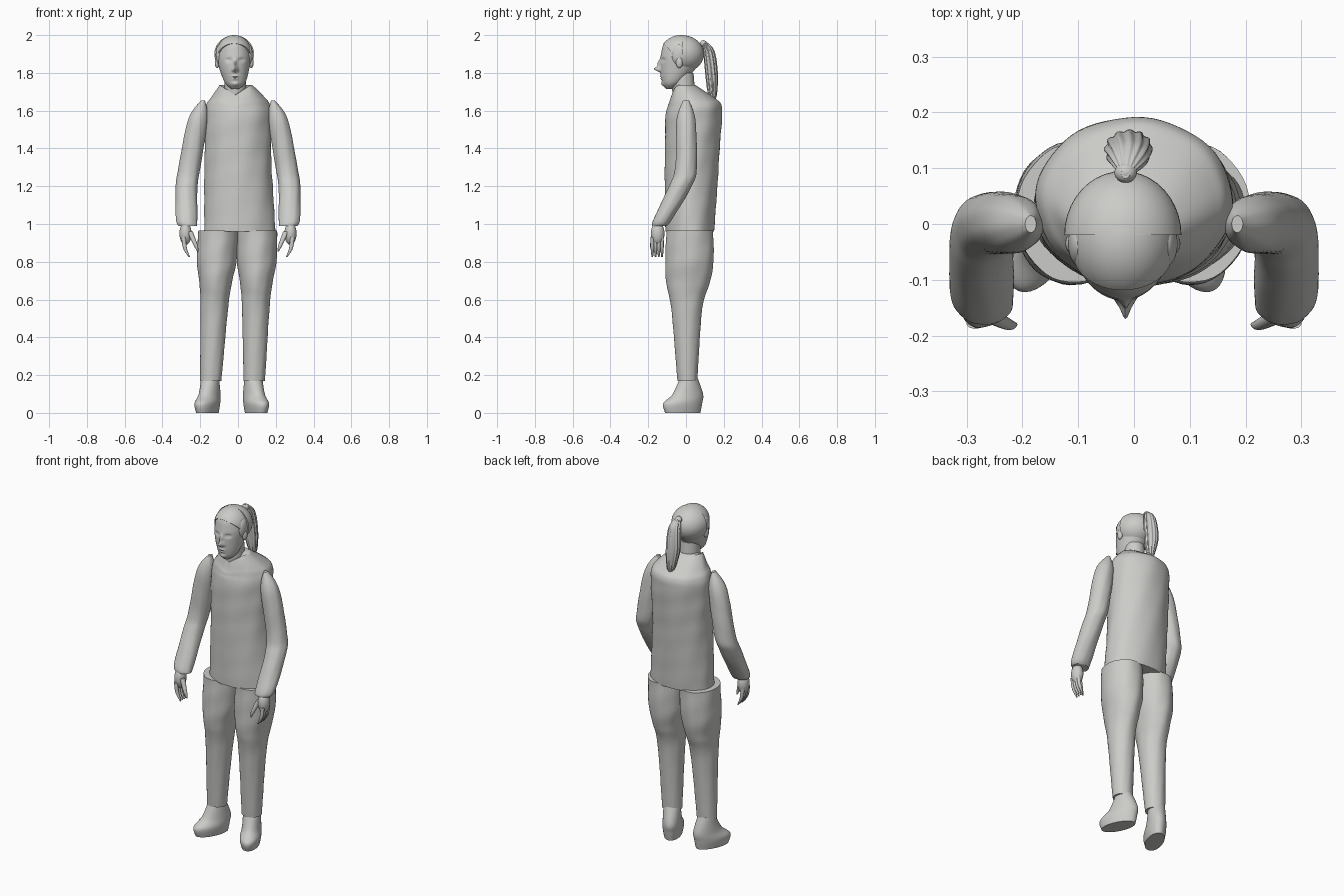
import bpy, bmesh, math
from mathutils import Vector, Matrix

cube = bpy.data.objects.get("Cube")
if cube:
    bpy.data.objects.remove(cube, do_unlink=True)

colour = (0.6, 0.6, 0.58, 1)
grey = bpy.data.materials.new("warm grey")
grey.use_nodes = True
grey.diffuse_color = colour
grey.node_tree.nodes["Principled BSDF"].inputs["Base Color"].default_value = colour


def finish(name, bm):
    """Turn the bmesh into a smooth-shaded object with the shared material."""
    bmesh.ops.recalc_face_normals(bm, faces=bm.faces)
    mesh = bpy.data.meshes.new(name)
    bm.to_mesh(mesh)
    bm.free()
    mesh.materials.append(grey)
    obj = bpy.data.objects.new(name, mesh)
    bpy.context.collection.objects.link(obj)
    bpy.ops.object.select_all(action="DESELECT")
    obj.select_set(True)
    bpy.context.view_layer.objects.active = obj
    bpy.ops.object.shade_smooth_by_angle(angle=math.radians(50))


def hermite(before, start, end, after, t):
    """Catmull-Rom value between start and end."""
    slope_in, slope_out = (end - before) / 2, (after - start) / 2
    rise = end - start
    bend = 3 * rise - 2 * slope_in - slope_out
    twist = slope_in + slope_out - 2 * rise
    return start + t * (slope_in + t * (bend + t * twist))


def smooth_rings(rings, steps):
    padded = [rings[0], *rings, rings[-1]]
    for group in zip(padded, padded[1:], padded[2:], padded[3:]):
        for step in range(steps):
            yield [hermite(*values, step / steps) for values in zip(*group)]
    yield rings[-1]


def loft(name, rings, segments=48, steps=8, ridges=0, wrinkle=0, deform=None, matrix=None):
    """Skin a smooth surface over level ellipses given as x, y, z, x radius, y radius."""
    bm = bmesh.new()
    rows = []
    for x, y, z, radius_x, radius_y in smooth_rings(rings, steps):
        row = []
        for k in range(segments):
            angle = math.tau * k / segments
            size = 1 + ridges * math.sin(12 * angle + 8 * z)
            size += wrinkle * math.sin(3 * angle + 17 * z) * math.sin(5 * angle - 30 * z)
            point = Vector((x + size * radius_x * math.cos(angle),
                            y + size * radius_y * math.sin(angle), z))
            if deform:
                deform(point)
            row.append(bm.verts.new(point))
        rows.append(row)
    for low, high in zip(rows, rows[1:]):
        for k in range(segments):
            bm.faces.new((low[k - 1], low[k], high[k], high[k - 1]))
    bm.faces.new(rows[0])
    bm.faces.new(rows[-1])
    if matrix:
        bm.transform(matrix)
    finish(name, bm)


def ellipsoid(name, centre, radii, cuts=()):
    """Ellipsoid; each cut is a point and the direction in which to remove material."""
    bm = bmesh.new()
    bmesh.ops.create_uvsphere(bm, u_segments=40, v_segments=24, radius=1)
    bm.transform(Matrix.Translation(centre) @ Matrix.Diagonal((*radii, 1)))
    for point, direction in cuts:
        geometry = bm.verts[:] + bm.edges[:] + bm.faces[:]
        cut = bmesh.ops.bisect_plane(bm, geom=geometry, plane_co=point,
                                     plane_no=direction, clear_outer=True)
        rim = [part for part in cut["geom_cut"] if isinstance(part, bmesh.types.BMEdge)]
        bmesh.ops.edgeloop_fill(bm, edges=rim)
    finish(name, bm)


# The head and neck sit slightly off the centre line
head_x = -.02
face_x = -.015
nose_z = 1.82


# Vest with a V-shaped collar
def collar(point):
    rise = point.z - 1.6
    if rise > 0 and point.y < 0:
        point.z -= .4 * rise * max(0, 1 - abs(point.x - face_x) / .08)


loft("vest", [
    (.01, .02, .96, .19, .13), (0, .03, 1.3, .177, .142), (0, .04, 1.55, .177, .15),
    (0, .045, 1.63, .168, .142), (0, .03, 1.67, .142, .116), (-.01, -.01, 1.735, .086, .062),
], segments=64, wrinkle=.014, deform=collar)

loft("neck", [(face_x, -.005, 1.6, .06, .06), (face_x, -.02, 1.8, .055, .06)])


# Head, with soft bumps and hollows shaping the face
def face(point):
    def bump(side, height, width, tall, push):
        across = (point.x - face_x - side) / width
        along = (point.z - nose_z - height) / tall
        point.y -= push * math.exp(-across * across - along * along)

    if point.y < -.05:
        nose, bridge = .034, .015
        bump(0, 0, .011, .013, nose)
        bump(0, .03, .008, .02, bridge)
        bump(0, -.037, .02, .005, .008)
        bump(0, -.052, .017, .005, .007)
        bump(0, -.08, .02, .012, .009)
        for side in (-1, 1):
            bump(side * .034, .048, .013, .009, -.011)
            bump(side * .034, .047, .008, .005, .006)
            bump(side * .014, -.006, .006, .006, .007)


loft("head", [
    (face_x, -.085, 1.715, .02, .02), (face_x, -.07, 1.75, .055, .055),
    (head_x, -.04, 1.83, .081, .096), (head_x, -.025, 1.9, .088, .107),
    (head_x, -.03, 1.965, .066, .08), (head_x, -.03, 1.99, .01, .01),
], segments=128, steps=14, deform=face)

# Hair: a full cap behind the ears and a thin layer above the forehead
ellipsoid("back_hair", (head_x, head_x, 1.9), (.105, .115, .099),
          [((0, head_x, 0), (0, -1, 0)), ((0, 0, nose_z), (0, 0, -1))])
ellipsoid("front_hair", (head_x, -.026, 1.9), (.094, .112, .1),
          [((0, -.1, 1.935), (0, -1, -.9))])

# Ponytail with combed ridges
ellipsoid("hair_tie", (face_x, .092, 1.955), (.02, .018, .018))
loft("ponytail", [
    (face_x, .09, 1.972, .008, .008), (-.01, .12, 1.92, .033, .028),
    (-.01, .135, 1.8, .041, .032), (0, .14, 1.69, .025, .023), (0, .145, 1.64, .003, .003),
], segments=96, ridges=.06)

# Trouser leg as centre y, height and the two radii
leg = [(.02, .965, .106, .125), (.018, .8, .104, .127), (.01, .68, .084, .113),
       (.004, .55, .073, .082), (.007, .17, .056, .052)]
sides = {"right": (-1, -.05, -.15), "left": (1, -.02, .084)}

for side, (sign, lean, ankle_x) in sides.items():
    mirror = Matrix.Diagonal((sign, 1, 1, 1))

    # Ears with the hair combed above them
    ellipsoid(side + "_side_hair", (head_x + sign * .078, -.035, 1.895), (.02, .04, .055))
    ellipsoid(side + "_ear", (head_x + sign * .09, -.035, 1.855), (.013, .018, .03))

    # Sleeve bent forward at the elbow
    loft(side + "_sleeve", [
        (.185, 0, 1.655, .01, .015), (.213, 0, 1.55, .052, .05), (.257, 0, 1.3, .058, .057),
        (.272, -.03, 1.2, .057, .06), (.272, -.12, 1.03, .057, .05), (.266, -.14, .99, .05, .04),
    ], wrinkle=.02, matrix=mirror)

    # Hand with curled fingers
    ellipsoid(side + "_palm", (sign * .278, -.15, .95), (.032, .036, .06))
    for i, finger in enumerate(("index", "middle", "ring", "little")):
        y = -.178 + .017 * i
        loft(f"{side}_{finger}_finger", [
            (.288, y, .93, .012, .009), (.28, y, .87, .01, .009), (.257, y, .825, .004, .004),
        ], segments=16, matrix=mirror)
    loft(side + "_thumb", [
        (.255, -.165, .96, .016, .014), (.225, -.18, .89, .011, .01), (.213, -.18, .855, .004, .004),
    ], segments=16, matrix=mirror)

    # Leg leaning to one side, and a shoe with the toe turned out
    loft(side + "_trouser_leg", [(sign * .103 + lean * (1 - z), y, z, radius_x, radius_y)
                                 for y, z, radius_x, radius_y in leg], wrinkle=.014)
    turn = Matrix.Rotation(sign * math.radians(24), 4, "Z")
    loft(side + "_shoe", [
        (0, -.03, 0, .048, .1), (0, -.03, .05, .056, .11), (0, 0, .1, .051, .085),
        (0, .005, .19, .047, .045),
    ], matrix=Matrix.Translation((ankle_x, .01, 0)) @ turn)
